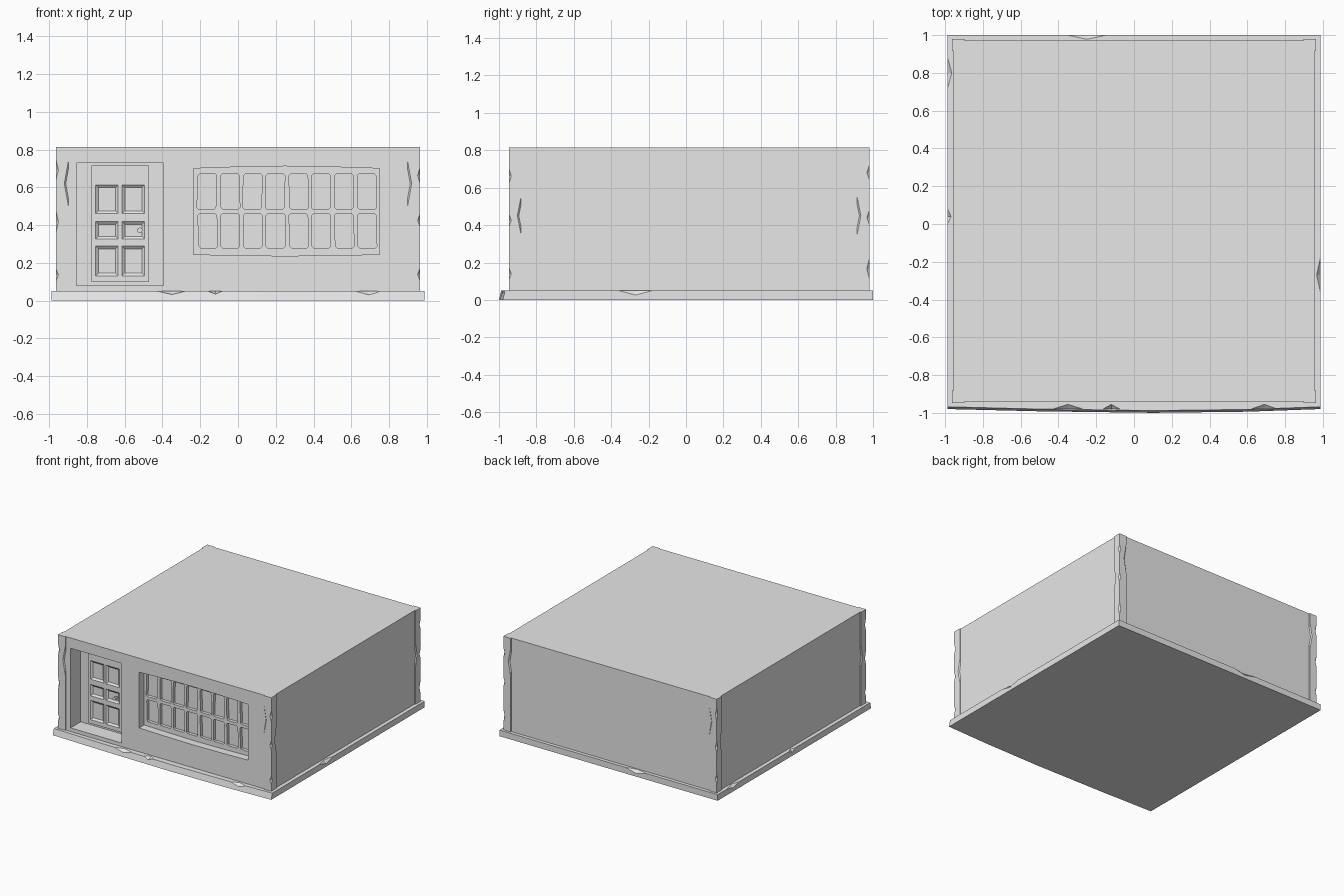
import bpy
import bmesh
import random
from mathutils import Vector

random.seed(4)

default = bpy.data.objects.get("Cube")
if default:
    bpy.data.objects.remove(default, do_unlink=True)

# One plain grey for the whole building
grey = bpy.data.materials.new("plain grey")
grey.use_nodes = True
grey.diffuse_color = (0.8, 0.8, 0.8, 1)
grey.node_tree.nodes["Principled BSDF"].inputs["Base Color"].default_value = (0.8, 0.8, 0.8, 1)


def finish(name, bm):
    bmesh.ops.recalc_face_normals(bm, faces=bm.faces)
    mesh = bpy.data.meshes.new(name)
    bm.to_mesh(mesh)
    bm.free()
    mesh.materials.append(grey)
    obj = bpy.data.objects.new(name, mesh)
    bpy.context.collection.objects.link(obj)
    return obj


def prism(name, start, end):
    """Solid between two matching rings of points."""
    bm = bmesh.new()
    a = [bm.verts.new(p) for p in start]
    b = [bm.verts.new(p) for p in end]
    bm.faces.new(a)
    bm.faces.new(b)
    n = len(a)
    for i in range(n):
        bm.faces.new((a[i], a[(i + 1) % n], b[(i + 1) % n], b[i]))
    return finish(name, bm)


def upright(name, profile, y0, y1):
    """Front-facing x,z profile pushed back along y."""
    return prism(name, [(x, y0, z) for x, z in profile], [(x, y1, z) for x, z in profile])


def rect(x0, x1, z0, z1):
    return [(x0, z0), (x1, z0), (x1, z1), (x0, z1)]


def box(name, x0, x1, y0, y1, z0, z1):
    return upright(name, rect(x0, x1, z0, z1), y0, y1)


def chip(centre, size):
    """Diamond-shaped cutter that knocks a nick out of an edge."""
    bm = bmesh.new()
    for axis in range(3):
        for sign in (-1, 1):
            p = Vector(centre)
            p[axis] += sign * size[axis]
            bm.verts.new(p)
    bmesh.ops.convex_hull(bm, input=bm.verts[:])
    return finish("chip_cutter", bm)


def cut(target, cutters):
    for cutter in cutters:
        cutter.hide_render = True
        mod = target.modifiers.new("cut", "BOOLEAN")
        mod.operation = "DIFFERENCE"
        mod.solver = "EXACT"
        mod.object = cutter
        with bpy.context.temp_override(object=target, active_object=target):
            bpy.ops.object.modifier_apply(modifier=mod.name)
        bpy.data.objects.remove(cutter, do_unlink=True)


# Base slab, with a bowed and sloping front edge
W, BASE = 0.987, 0.05
front = [(-W, -0.98), (-0.5, -0.992), (0.1, -1.0), (0.6, -0.994), (W, -0.98)]
back = [(W, 1.0), (-W, 1.0)]
slab = prism("base_slab",
             [(x, y, 0) for x, y in front + back],
             [(x, y + 0.012, BASE) for x, y in front] + [(x, y, BASE) for x, y in back])
nicks = [chip((x, -0.98, BASE), (w, 0.025, 0.022)) for x, w in ((-0.35, 0.08), (-0.12, 0.045), (0.69, 0.07))]
nicks += [chip((W, -0.27, BASE), (0.02, 0.09, 0.024)),
          chip((-W, 0.8, BASE), (0.022, 0.08, 0.02)),
          chip((-W, 0.04, BASE), (0.018, 0.04, 0.02)),
          chip((-0.25, 1.0, BASE), (0.1, 0.022, 0.024))]
cut(slab, nicks)

# Solid walls and flat roof, with recesses for the door and the window
TOP, FACE = 0.815, -0.94
walls = box("walls", -0.956, 0.956, FACE, 0.972, 0.03, TOP)
window_hole = [(-0.235, 0.245), (0.0, 0.24), (0.25, 0.237), (0.5, 0.24), (0.75, 0.245),
               (0.75, 0.70), (0.5, 0.708), (0.25, 0.712), (0.0, 0.708), (-0.235, 0.70)]
cut(walls, [box("door_cutter", -0.855, -0.395, -1.1, -0.81, 0.08, 0.73),
            upright("window_cutter", window_hole, -1.1, -0.845)])

# Corner posts, standing slightly proud with worn edges
for side, xs in (("left", 1), ("right", -1)):
    for end, y0, y1, outer, inner in (("front", -0.947, -0.882, -0.947, -0.882),
                                      ("back", 0.915, 0.98, 0.98, 0.915)):
        x0, x1 = sorted((xs * 0.898, xs * 0.964))
        post = box(end + "_" + side + "_post", x0, x1, y0, y1, 0.03, TOP)
        worn = [chip((xs * 0.964, outer, z + random.uniform(-0.02, 0.02)),
                     (0.013, 0.013, random.uniform(0.03, 0.06))) for z in (0.15, 0.43, 0.68)]
        worn.append(chip((xs * 0.898, outer, 0.62), (0.022, 0.02, 0.12)))
        worn.append(chip((xs * 0.964, inner, 0.45), (0.02, 0.02, 0.1)))
        cut(post, worn)

# Window frame with two rows of slightly crooked panes
frame = box("window_frame", -0.26, 0.775, -0.876, -0.838, 0.22, 0.73)
panes = []
for col in range(8):
    for z0, z1 in ((0.28, 0.46), (0.485, 0.67)):
        x0 = -0.212 + col * 0.1205
        x1 = x0 + 0.099
        c = 0.008
        ring = [(x0 + c, z0), (x1 - c, z0), (x1, z0 + c), (x1, z1 - c),
                (x1 - c, z1), (x0 + c, z1), (x0, z1 - c), (x0, z0 + c)]
        lean = random.uniform(-0.006, 0.006)
        ring = [(x + (lean if z < (z0 + z1) / 2 else 0), z) for x, z in ring]
        panes.append(upright("pane_cutter", ring, -0.95, -0.85))
cut(frame, panes)

# Door slab with six sunken, bevelled panels
door = box("door", -0.775, -0.47, -0.826, -0.80, 0.10, 0.715)
panels = []
for x0, x1 in ((-0.755, -0.633), (-0.615, -0.493)):
    for z0, z1 in ((0.13, 0.29), (0.325, 0.42), (0.46, 0.615)):
        b = 0.016
        wide = [(x, -0.827, z) for x, z in rect(x0, x1, z0, z1)]
        deep = [(x, -0.814, z) for x, z in rect(x0 + b, x1 - b, z0 + b, z1 - b)]
        panels.append(prism("panel_cutter", wide, deep))
cut(door, panels)

# Door knob on a short stem
for name, radius, depth, y in (("knob_stem", 0.007, 0.03, -0.83), ("door_knob", 0.014, 0.014, -0.848)):
    bpy.ops.mesh.primitive_cylinder_add(vertices=16, radius=radius, depth=depth,
                                        location=(-0.52, y, 0.373), rotation=(1.5708, 0, 0))
    knob = bpy.context.object
    knob.name = name
    knob.data.materials.append(grey)
    bpy.ops.object.shade_smooth_by_angle()
